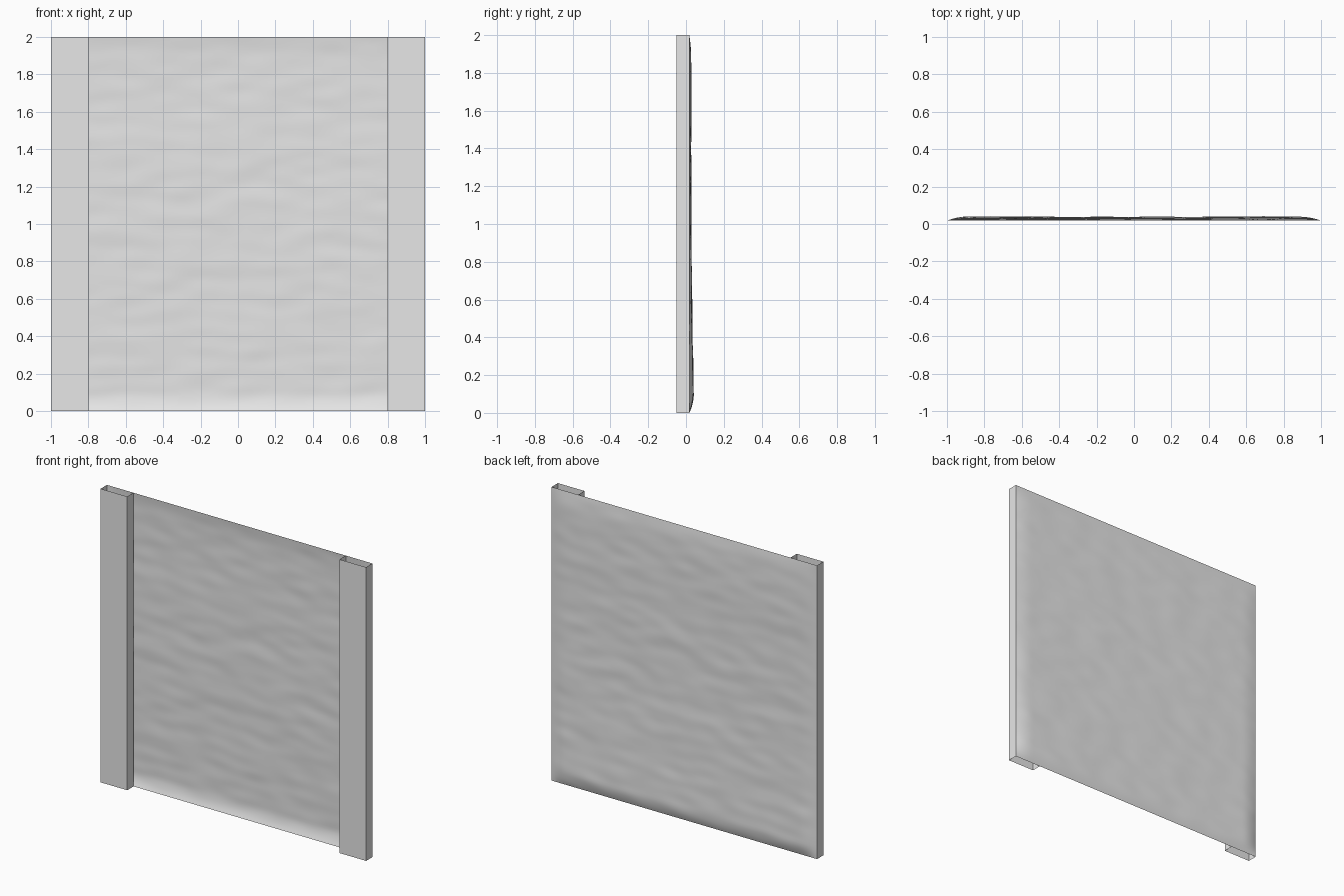
import bpy
import bmesh
from mathutils import Vector, noise

cube = bpy.data.objects.get("Cube")
if cube:
    bpy.data.objects.remove(cube, do_unlink=True)

FRONT, BACK = -0.05, 0.018
HEIGHT = 2.0

grey = bpy.data.materials.new("light grey")
grey.use_nodes = True
grey.diffuse_color = (0.8, 0.8, 0.8, 1)
grey.node_tree.nodes["Principled BSDF"].inputs["Base Color"].default_value = (0.8, 0.8, 0.8, 1)


def finish(name, bm):
    mesh = bpy.data.meshes.new(name)
    bm.to_mesh(mesh)
    bm.free()
    mesh.materials.append(grey)
    obj = bpy.data.objects.new(name, mesh)
    bpy.context.collection.objects.link(obj)
    return obj


def ease(t):
    t = max(0.0, min(1.0, t))
    return t * (2 - t)


# Side post: thin three-walled channel, open at the ends and back
def channel(name, x0, x1):
    bm = bmesh.new()
    outline = [(x0, BACK), (x0, FRONT), (x1, FRONT), (x1, BACK)]
    rows = [[bm.verts.new((x, y, z)) for x, y in outline] for z in (0, HEIGHT)]
    low, high = rows
    for i in range(3):
        bm.faces.new((low[i], low[i + 1], high[i + 1], high[i]))
    return finish(name, bm)


channel("right_post", -1.0, -0.8)
channel("left_post", 0.8, 1.0)


# Cloth sheet: fixed at its border, billowing backwards with soft horizontal creases
def billow(x, z):
    edge = ease((1 - abs(x)) / 0.12) * ease(z / 0.1) * ease((HEIGHT - z) / 0.15)
    swell = 0.009 + 0.013 * max(0.0, 1 - z / 0.9)
    broad = noise.noise(Vector((x * 1.5, 3.0, z * 4)))
    fine = noise.noise(Vector((x * 5, 7.0, z * 12)))
    return BACK + edge * max(0.001, swell + 0.003 * broad + 0.003 * fine)


bm = bmesh.new()
bmesh.ops.create_grid(bm, x_segments=90, y_segments=110, size=1.0)
for v in bm.verts:
    x, z = v.co.x, v.co.y + 1
    v.co = (x, billow(x, z), z)
for f in bm.faces:
    f.smooth = True
finish("cloth_sheet", bm)
